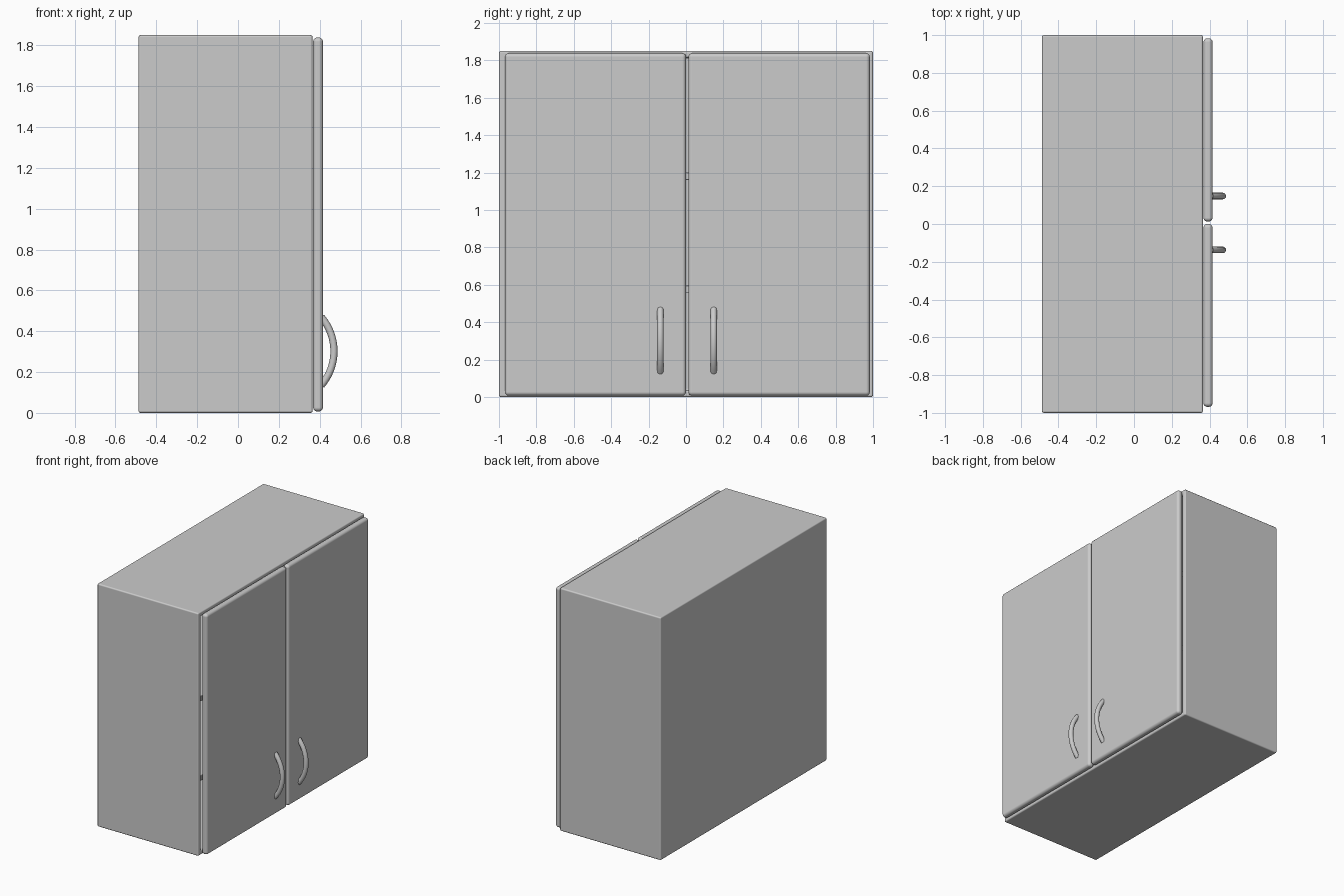
import bpy, bmesh, math
from mathutils import Vector

cube = bpy.data.objects.get("Cube")
if cube:
    bpy.data.objects.remove(cube, do_unlink=True)

HEIGHT = 1.85
WALL = 0.05
FRONT_X, BACK_X = 0.365, -0.487
DOOR_BACK, DOOR_FRONT = 0.368, 0.416


def box_mesh(lo, hi):
    """Bmesh box spanning two opposite corners."""
    lo, hi = Vector(lo), Vector(hi)
    bm = bmesh.new()
    bmesh.ops.create_cube(bm, size=1)
    bmesh.ops.scale(bm, vec=hi - lo, verts=bm.verts)
    bmesh.ops.translate(bm, vec=(lo + hi) / 2, verts=bm.verts)
    return bm


def finish(bm, name, bevel, segments):
    """Turn a bmesh into a smooth-shaded object with rounded edges."""
    bmesh.ops.recalc_face_normals(bm, faces=bm.faces)
    mesh = bpy.data.meshes.new(name)
    bm.to_mesh(mesh)
    bm.free()
    obj = bpy.data.objects.new(name, mesh)
    bpy.context.collection.objects.link(obj)
    mod = obj.modifiers.new("Rounded edges", 'BEVEL')
    mod.width = bevel
    mod.segments = segments
    mod.harden_normals = True
    mesh.shade_smooth()
    return obj


# Cabinet body: a box hollowed out from the door side
bm = box_mesh((BACK_X, -1, 0), (FRONT_X, 1, HEIGHT))
opening = max(bm.faces, key=lambda f: f.calc_center_median().x)
bmesh.ops.inset_region(bm, faces=[opening], thickness=WALL)
moved = bmesh.ops.extrude_discrete_faces(bm, faces=[opening])["faces"][0]
bmesh.ops.translate(bm, vec=(BACK_X + WALL - FRONT_X, 0, 0), verts=moved.verts)
finish(bm, "cabinet_body", 0.01, 3)

# Two interior shelves
for name, z in (("lower_shelf", 0.575), ("upper_shelf", 1.18)):
    bm = box_mesh((BACK_X + WALL, WALL - 1, z - 0.02),
                  (FRONT_X - 0.01, 1 - WALL, z + 0.02))
    finish(bm, name, 0.004, 2)

# Doors with softly rounded edges
for name, y0, y1 in (("near_door", -0.968, 0.0), ("far_door", 0.013, 0.983)):
    bm = box_mesh((DOOR_BACK, y0, 0.007), (DOOR_FRONT, y1, 1.838))
    finish(bm, name, 0.02, 5)


def bow_handle(name, y, z_mid=0.302, half=0.168, bow=0.063, steps=16):
    """Round bar bent along a circular arc, ends sunk into the door."""
    radius = (half ** 2 + bow ** 2) / (2 * bow)
    sweep = math.asin(half / radius)
    centre_x = 0.407 + bow - radius
    curve = bpy.data.curves.new(name, 'CURVE')
    curve.dimensions = '3D'
    curve.bevel_depth = 0.0175
    curve.bevel_resolution = 4
    curve.use_fill_caps = True
    spline = curve.splines.new('POLY')
    spline.points.add(steps)
    for i, p in enumerate(spline.points):
        a = sweep * (2 * i / steps - 1)
        p.co = (centre_x + radius * math.cos(a), y, z_mid + radius * math.sin(a), 1)
    spline.use_smooth = True
    obj = bpy.data.objects.new(name, curve)
    bpy.context.collection.objects.link(obj)


# Handles beside the middle gap
bow_handle("near_handle", -0.137)
bow_handle("far_handle", 0.148)
